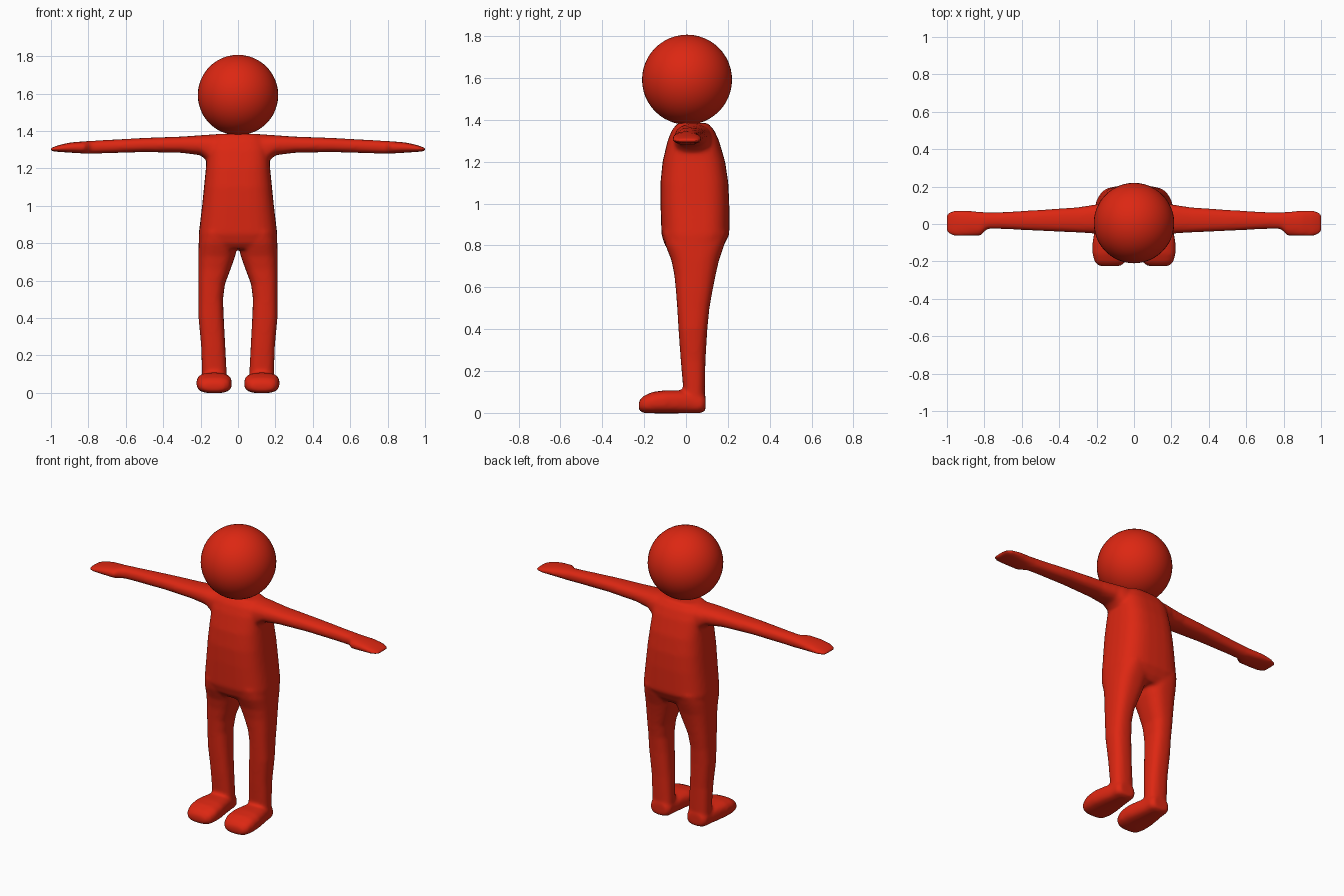
import bpy, bmesh, math

red = bpy.data.materials.new("red")
red.diffuse_color = (0.72, 0.02, 0.006, 1)


def loft(bm, rings, axis, power=2.5, side=1, n=32):
    """Skin rounded-box rings (t, a0, a1, b0, b1) along an axis; a and b are the other two axes in order."""
    others = [i for i in range(3) if i != axis]
    loops = []
    for t, a0, a1, b0, b1 in rings:
        loop = []
        for k in range(n):
            w = 2 * math.pi * k / n
            c, s = math.cos(w), math.sin(w)
            u = math.copysign(abs(c) ** (2 / power), c)
            v = math.copysign(abs(s) ** (2 / power), s)
            p = [0, 0, 0]
            p[axis] = t
            p[others[0]] = (a0 + a1) / 2 + u * (a1 - a0) / 2
            p[others[1]] = (b0 + b1) / 2 + v * (b1 - b0) / 2
            p[0] *= side
            loop.append(bm.verts.new(p))
        loops.append(loop)
    for l0, l1 in zip(loops, loops[1:]):
        for k in range(n):
            j = (k + 1) % n
            bm.faces.new((l0[k], l0[j], l1[j], l1[k]))
    bm.faces.new(loops[0])
    bm.faces.new(loops[-1])


# torso: z, x range, y range
torso = [(0.77, -.195, .195, -.075, .155), (0.80, -.21, .21, -.10, .18),
         (0.85, -.21, .21, -.117, .207), (1.00, -.192, .192, -.122, .207),
         (1.10, -.182, .182, -.122, .202), (1.20, -.172, .172, -.112, .187),
         (1.30, -.165, .165, -.088, .158), (1.35, -.15, .15, -.068, .135),
         (1.385, -.11, .11, -.04, .105)]
# leg: z, x range, y range
leg = [(0.03, .06, .19, -.01, .092), (0.10, .06, .192, -.012, .09),
       (0.25, .068, .197, -.025, .093), (0.40, .076, .211, -.036, .102),
       (0.50, .08, .211, -.042, .112), (0.58, .07, .212, -.048, .126),
       (0.66, .04, .212, -.056, .142), (0.73, .015, .212, -.07, .158),
       (0.80, 0, .21, -.098, .182), (0.86, 0, .20, -.11, .20)]
# foot: y, x range, z range
foot = [(-.226, .075, .185, .012, .055), (-.205, .045, .21, 0, .08),
        (-.16, .032, .222, -.002, .1), (-.10, .033, .222, -.002, .108),
        (-.03, .045, .21, -.002, .107), (.03, .055, .197, -.002, .10),
        (.075, .058, .193, 0, .09), (.094, .075, .175, .012, .08)]
# arm and flat hand: x, y range, z range
arm = [(.08, -.06, .13, 1.20, 1.383), (.16, -.055, .118, 1.235, 1.38),
       (.20, -.052, .105, 1.27, 1.377), (.30, -.046, .09, 1.283, 1.37),
       (.50, -.037, .076, 1.287, 1.363), (.70, -.027, .064, 1.281, 1.352),
       (.785, -.026, .062, 1.278, 1.347), (.82, -.062, .066, 1.279, 1.345),
       (.90, -.066, .073, 1.284, 1.338), (.96, -.066, .074, 1.288, 1.324),
       (.99, -.055, .066, 1.291, 1.313), (1.004, -.035, .045, 1.294, 1.307)]

# body skinned from all parts, then fused into one smooth surface
bm = bmesh.new()
loft(bm, torso, 2, 3.0)
for side in (1, -1):
    loft(bm, leg, 2, 2.6, side)
    loft(bm, foot, 1, 2.8, side)
    loft(bm, arm, 0, 2.4, side)
bmesh.ops.recalc_face_normals(bm, faces=bm.faces)
mesh = bpy.data.meshes.new("body")
bm.to_mesh(mesh)
bm.free()
body = bpy.data.objects.new("body", mesh)
bpy.context.collection.objects.link(body)
mesh.materials.append(red)
fuse = body.modifiers.new("fuse", 'REMESH')
fuse.mode = 'VOXEL'
fuse.voxel_size = 0.01
fuse.use_smooth_shade = True
relax = body.modifiers.new("relax", 'SMOOTH')
relax.factor = 0.5
relax.iterations = 8

# ball head
bpy.ops.mesh.primitive_uv_sphere_add(segments=48, ring_count=24, radius=0.215, location=(0, 0.005, 1.592))
head = bpy.context.object
head.name = "head"
head.data.materials.append(red)
bpy.ops.object.shade_smooth()
